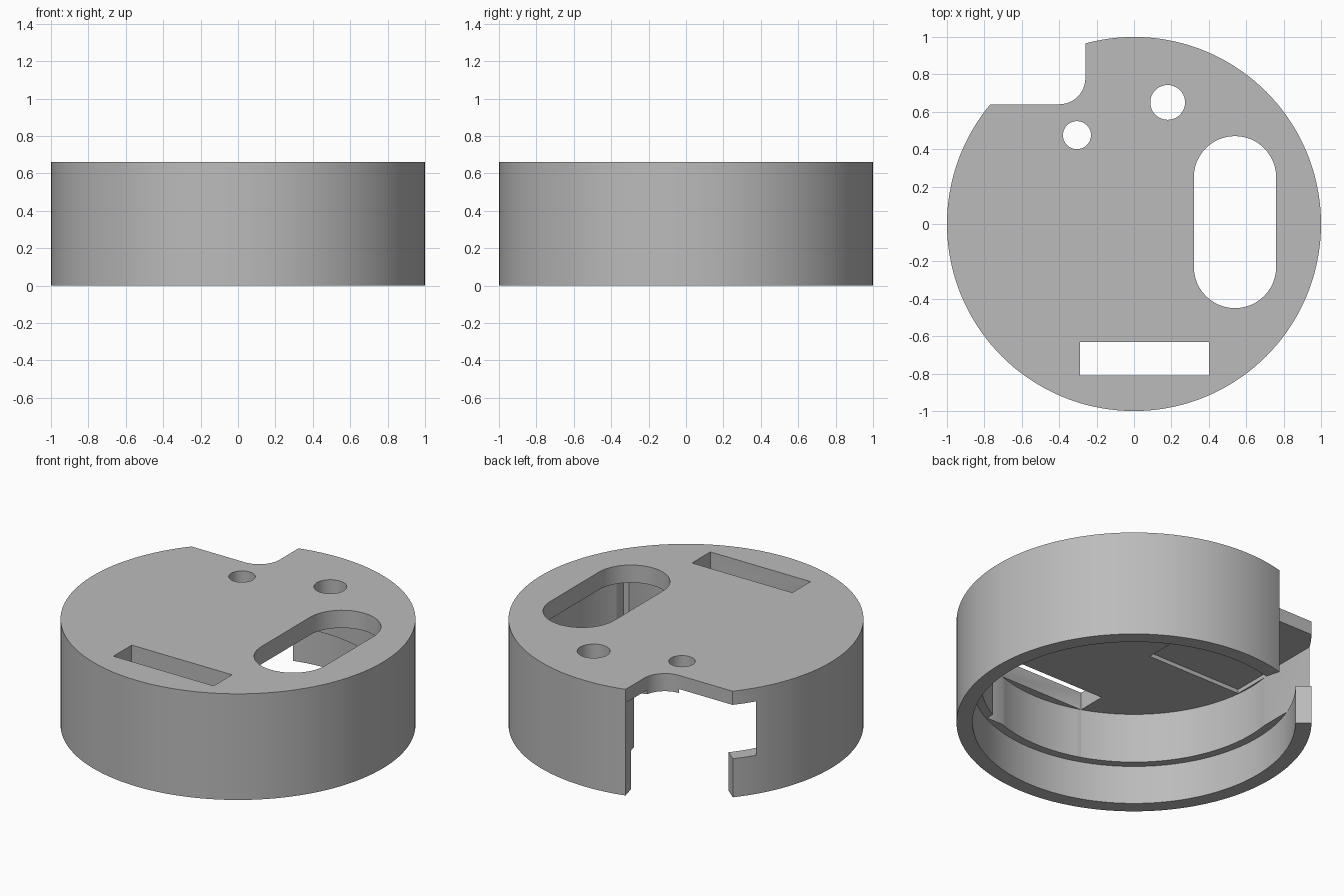
import bpy
import bmesh
from math import cos, sin, radians, pi

if "Cube" in bpy.data.objects:
    bpy.data.objects.remove(bpy.data.objects["Cube"])

HEIGHT, CEILING, POCKET_TOP, LEDGE = 0.66, 0.55, 0.575, 0.24
BELOW, ABOVE = -0.1, 0.8

grey = bpy.data.materials.new("plain grey")
grey.use_nodes = True
grey.diffuse_color = (0.5, 0.5, 0.5, 1)
grey.node_tree.nodes["Principled BSDF"].inputs["Base Color"].default_value = (0.5, 0.5, 0.5, 1)


def arc(cx, cy, r, start, end, steps):
    """Points along an arc, both ends included."""
    angles = [radians(start + (end - start) * i / steps) for i in range(steps + 1)]
    return [(cx + r * cos(a), cy + r * sin(a)) for a in angles]


def circle(cx, cy, r, steps):
    return arc(cx, cy, r, 0, 360, steps)[:-1]


def rectangle(x0, x1, y0, y1):
    return [(x0, y0), (x1, y0), (x1, y1), (x0, y1)]


def prism(name, outline, z0, z1):
    """Extrude a flat counter-clockwise outline from z0 to z1."""
    bm = bmesh.new()
    base = bm.faces.new([bm.verts.new((x, y, z0)) for x, y in outline])
    top = bmesh.ops.extrude_face_region(bm, geom=[base])["geom"]
    bmesh.ops.translate(bm, vec=(0, 0, z1 - z0),
                        verts=[v for v in top if isinstance(v, bmesh.types.BMVert)])
    bmesh.ops.recalc_face_normals(bm, faces=bm.faces)
    mesh = bpy.data.meshes.new(name)
    bm.to_mesh(mesh)
    bm.free()
    mesh.materials.append(grey)
    obj = bpy.data.objects.new(name, mesh)
    bpy.context.collection.objects.link(obj)
    return obj


def cut(target, name, outline, z0, z1):
    """Subtract a prism from the target and discard the cutter."""
    cutter = prism(name, outline, z0, z1)
    cutter.hide_render = True
    mod = target.modifiers.new(name, "BOOLEAN")
    mod.operation, mod.solver, mod.object = "DIFFERENCE", "EXACT", cutter
    bpy.ops.object.select_all(action="DESELECT")
    target.select_set(True)
    bpy.context.view_layer.objects.active = target
    bpy.ops.object.modifier_apply(modifier=name)
    bpy.data.objects.remove(cutter)


# Round cap body, hollowed from below with a stepped inner wall
cap = prism("round_cap", circle(0, 0, 1, 144), 0, HEIGHT)
cut(cap, "lower_cavity", circle(0, 0, 0.91, 144), BELOW, LEDGE)
cut(cap, "upper_cavity", circle(0, 0, 0.86, 144), BELOW, CEILING)

# Shallow ceiling pocket that also trims the inner wall
cut(cap, "side_pocket", rectangle(-0.85, -0.2, -0.1, 0.64), LEDGE, POCKET_TOP)

# Recess in the inner wall beside the long opening
cut(cap, "opening_recess", rectangle(0.32, 0.76, -0.47, 0.47), LEDGE, CEILING)

# Radial gap in the wall below the notch
gap = arc(0, 0, 1.2, 105.1, 140.3, 8) + arc(0, 0, 0.8, 140.3, 105.1, 8)
cut(cap, "wall_gap", gap, BELOW, POCKET_TOP)

# Notch through the top plate with a rounded inner corner
notch = [(-0.26, 1.2), (-1.2, 1.2), (-1.2, 0.64)] + arc(-0.4, 0.78, 0.14, -90, 0, 12)
cut(cap, "corner_notch", notch, BELOW, ABOVE)

# Openings through the top plate
cut(cap, "large_hole", circle(0.18, 0.65, 0.093, 40), 0.3, ABOVE)
cut(cap, "small_hole", circle(-0.305, 0.475, 0.075, 40), 0.3, ABOVE)
oval = arc(0.54, 0.25, 0.22, 0, 180, 24) + arc(0.54, -0.23, 0.22, 180, 360, 24)
cut(cap, "long_opening", oval, 0.3, ABOVE)
cut(cap, "front_slot", rectangle(-0.29, 0.4, -0.81, -0.63), LEDGE, ABOVE)

# Smooth the curved walls, keep the rims sharp
bpy.ops.object.shade_smooth_by_angle(angle=radians(20))
